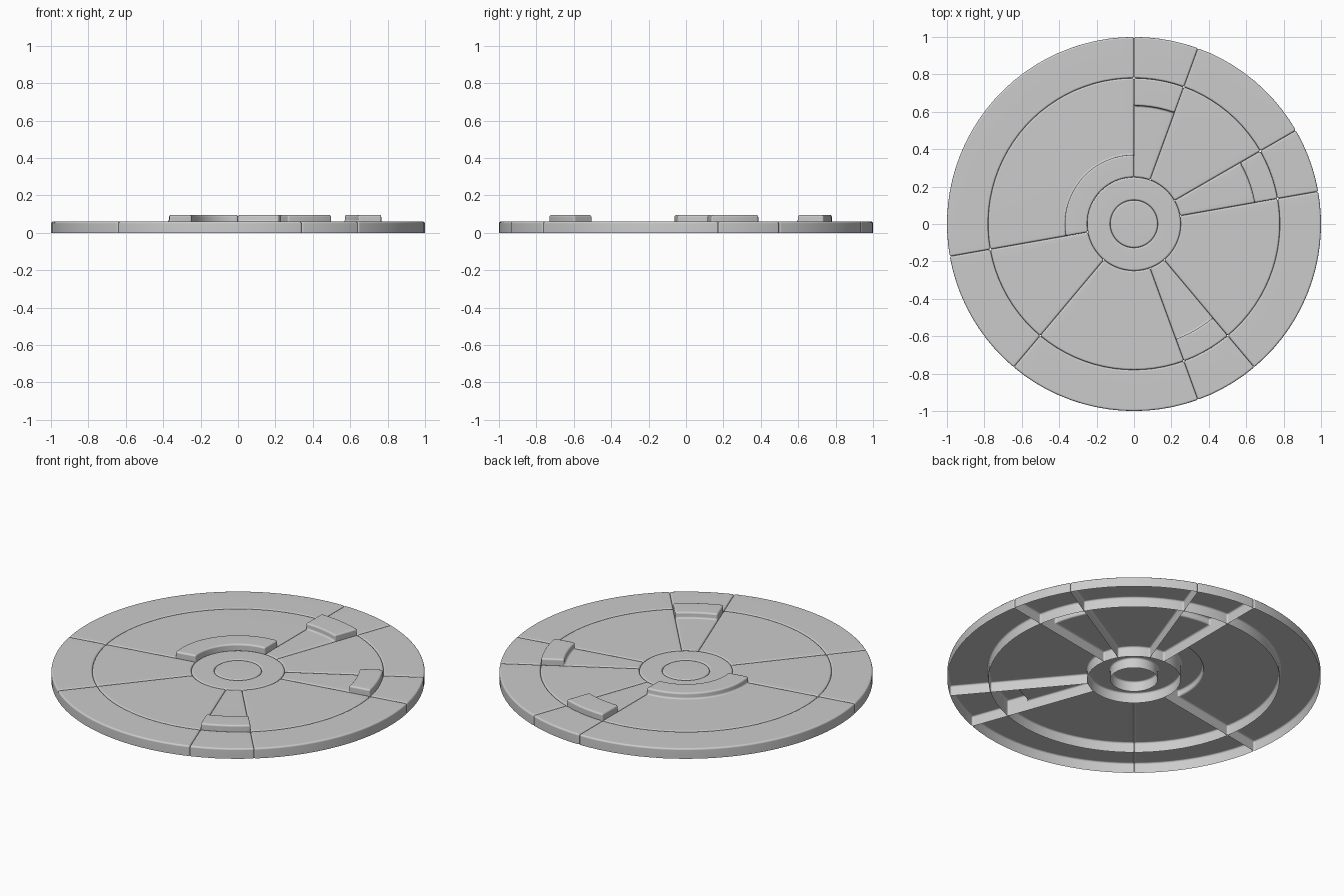
import bpy, bmesh
from math import radians, sin, cos

if "Cube" in bpy.data.objects:
    bpy.data.objects.remove(bpy.data.objects["Cube"])

H, H_RAISED, BEVEL = 0.06, 0.095, 0.01


def panel(name, profile, a0, a1):
    """Sweep an (r, z) profile around z from a0 to a1 degrees: open-bottomed bevelled shell."""
    closed = a1 - a0 >= 360
    n = max(1, round((a1 - a0) / 4))
    bm = bmesh.new()
    cols = []
    for i in range(n if closed else n + 1):
        a = radians(a0 + (a1 - a0) * i / n)
        cols.append([bm.verts.new((r * cos(a), r * sin(a), z)) for r, z in profile])
    for i in range(n):
        c, d = cols[i], cols[(i + 1) % len(cols)]
        for j in range(len(profile) - 1):
            bm.faces.new((c[j], c[j + 1], d[j + 1], d[j]))
    if not closed:
        bm.faces.new(cols[0][::-1])
        bm.faces.new(cols[-1])
    # merge the pole of a solid disc
    bmesh.ops.remove_doubles(bm, verts=bm.verts[:], dist=1e-5)
    bmesh.ops.recalc_face_normals(bm, faces=bm.faces[:])
    if sum(f.normal.z * f.calc_area() for f in bm.faces) < 0:
        bmesh.ops.reverse_faces(bm, faces=bm.faces[:])
    # round every hard edge, including the vertical corners
    hard = [e for e in bm.edges
            if len(e.link_faces) == 2 and e.calc_face_angle() > radians(40)]
    bmesh.ops.bevel(bm, geom=hard, offset=BEVEL, offset_type='OFFSET', segments=3,
                    profile=0.5, affect='EDGES', clamp_overlap=True)
    me = bpy.data.meshes.new(name)
    bm.to_mesh(me)
    bm.free()
    ob = bpy.data.objects.new(name, me)
    bpy.context.collection.objects.link(ob)
    bpy.ops.object.select_all(action='DESELECT')
    ob.select_set(True)
    bpy.context.view_layer.objects.active = ob
    bpy.ops.object.shade_smooth_by_angle(angle=radians(40))
    ob.modifiers.new("weighted_normals", 'WEIGHTED_NORMAL').keep_sharp = True
    return ob


def flat(r0, r1):
    return [(r0, 0), (r0, H), (r1, H), (r1, 0)]


def raised_outside(r0, rs, r1):
    return [(r0, 0), (r0, H), (rs, H), (rs, H_RAISED), (r1, H_RAISED), (r1, 0)]


def raised_inside(r0, rs, r1):
    return [(r0, 0), (r0, H_RAISED), (rs, H_RAISED), (rs, H), (r1, H), (r1, 0)]


R_CAP, R_HUB, R_MID, R_RIM = 0.127, 0.25, 0.78, 1.0

# hub
panel("hub_cap", [(0, H), (R_CAP, H), (R_CAP, 0)], 0, 360)
panel("hub_ring", flat(R_CAP, R_HUB), 0, 360)

# wedges between the hub and the rim, each with a matching rim segment
wedges = [
    (10, 30, raised_outside(R_HUB, 0.655, R_MID)),
    (30, 70, flat(R_HUB, R_MID)),
    (70, 90, raised_outside(R_HUB, 0.633, R_MID)),
    (90, 190, raised_inside(R_HUB, 0.37, R_MID)),
    (190, 230, flat(R_HUB, R_MID)),
    (230, 290, flat(R_HUB, R_MID)),
    (290, 310, raised_outside(R_HUB, 0.655, R_MID)),
    (310, 370, flat(R_HUB, R_MID)),
]
for i, (a0, a1, profile) in enumerate(wedges, 1):
    panel(f"wedge_{i}", profile, a0, a1)
    panel(f"rim_segment_{i}", flat(R_MID, R_RIM), a0, a1)
